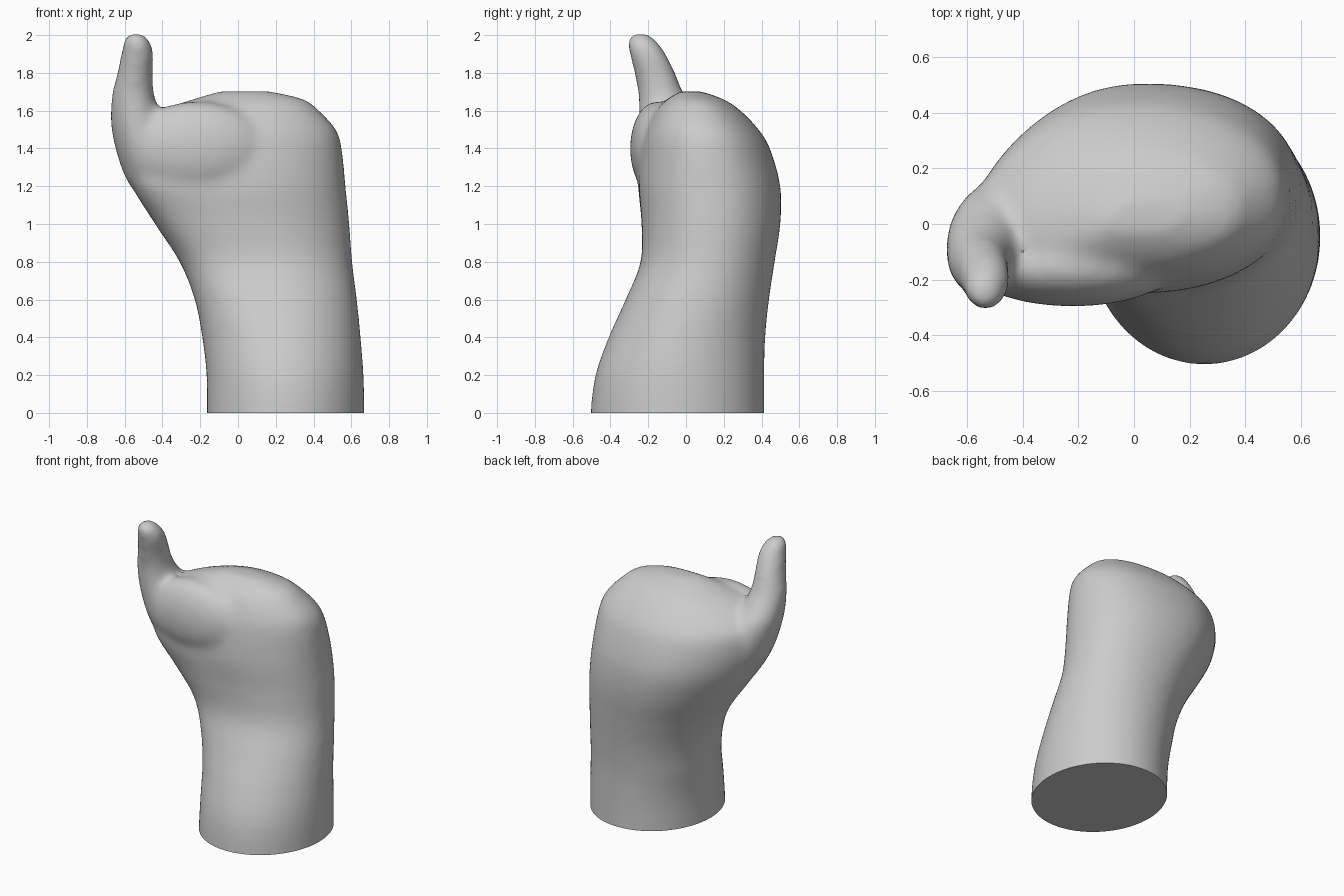
import bpy
import bmesh
from math import cos, sin, tau, radians
from mathutils import Vector

default_cube = bpy.data.objects.get("Cube")
if default_cube:
    bpy.data.objects.remove(default_cube)


def catmull(a, b, c, d, t):
    """Smooth blend from b to c."""
    return 0.5 * (2 * b + (c - a) * t + (2 * a - 5 * b + 4 * c - d) * t ** 2
                  + (3 * b - a - 3 * c + d) * t ** 3)


def refine(rows, steps):
    """Smoothly interpolate between the measured cross-sections."""
    rows = [Vector(row) for row in rows]
    padded = [rows[0]] + rows + [rows[-1]]
    result = []
    for i in range(len(rows) - 1):
        for s in range(steps):
            result.append(catmull(*padded[i:i + 4], s / steps))
    return result + [rows[-1]]


def signed_power(value, power):
    return abs(value) ** power * (1 if value >= 0 else -1)


def loft(bm, rows, square, bend, sides=48):
    """Skin rounded sections given as z, min x, max x, min y, max y."""
    rings = []
    for z, x0, x1, y0, y1 in refine(rows, 5):
        ramp = min(max((z - 0.4) / 0.8, 0), 1)
        power = 1 - square * ramp
        depth = (y1 - y0) / 2
        ring = []
        for i in range(sides):
            angle = tau * i / sides
            u = signed_power(cos(angle), power)
            v = signed_power(sin(angle), power)
            y = (y0 + y1) / 2 + depth * (v - bend * ramp * max(0, -u) ** 2)
            ring.append(bm.verts.new(((x0 + x1) / 2 + u * (x1 - x0) / 2, y, z)))
        rings.append(ring)
    for low, high in zip(rings, rings[1:]):
        for i in range(sides):
            j = (i + 1) % sides
            bm.faces.new((low[i], low[j], high[j], high[i]))
    bm.faces.new(reversed(rings[0]))
    bm.faces.new(rings[-1])


# Wrist rising into the rounded fist, starting below the floor
palm_sections = [
    (-0.2, -0.165, 0.67, -0.505, 0.415),
    (0, -0.165, 0.67, -0.505, 0.415),
    (0.2, -0.167, 0.665, -0.48, 0.415),
    (0.4, -0.19, 0.65, -0.41, 0.42),
    (0.6, -0.23, 0.63, -0.32, 0.44),
    (0.8, -0.31, 0.605, -0.24, 0.47),
    (1, -0.44, 0.59, -0.235, 0.5),
    (1.2, -0.56, 0.57, -0.25, 0.5),
    (1.4, -0.6, 0.55, -0.235, 0.445),
    (1.5, -0.56, 0.52, -0.21, 0.385),
    (1.6, -0.41, 0.43, -0.16, 0.29),
    (1.66, -0.24, 0.35, -0.1, 0.2),
    (1.703, -0.1, 0.17, -0.03, 0.08),
]

# Upright thumb, rooted inside the palm
thumb_sections = [
    (1, -0.4, -0.2, -0.15, 0.12),
    (1.2, -0.57, -0.3, -0.2, 0.15),
    (1.35, -0.635, -0.33, -0.24, 0.16),
    (1.5, -0.67, -0.38, -0.25, 0.12),
    (1.6, -0.675, -0.42, -0.25, 0.05),
    (1.7, -0.665, -0.445, -0.255, -0.015),
    (1.8, -0.64, -0.45, -0.275, -0.055),
    (1.9, -0.62, -0.445, -0.3, -0.105),
    (1.97, -0.605, -0.465, -0.31, -0.155),
    (2.01, -0.58, -0.51, -0.285, -0.2),
]

bm = bmesh.new()
loft(bm, palm_sections, square=0.09, bend=0.45)
loft(bm, thumb_sections, square=0, bend=0)

# Fleshy mound at the thumb root
mound = bmesh.ops.create_uvsphere(bm, u_segments=32, v_segments=20, radius=1)["verts"]
for v in mound:
    v.co = Vector((-0.22 + v.co.x * 0.37, -0.155 + v.co.y * 0.142, 1.4 + v.co.z * 0.25))

mesh = bpy.data.meshes.new("hand")
bm.to_mesh(mesh)
bm.free()
hand = bpy.data.objects.new("hand", mesh)
bpy.context.collection.objects.link(hand)

# Fuse the parts and soften the joins
remesh = hand.modifiers.new("fuse", "REMESH")
remesh.mode = "VOXEL"
remesh.voxel_size = 0.02
soften = hand.modifiers.new("soften", "SMOOTH")
soften.factor = 0.5
soften.iterations = 18
graph = bpy.context.evaluated_depsgraph_get()
fused = bpy.data.meshes.new_from_object(hand.evaluated_get(graph))
hand.modifiers.clear()

# Flat cut across the wrist
bm = bmesh.new()
bm.from_mesh(fused)
bmesh.ops.bisect_plane(bm, geom=bm.verts[:] + bm.edges[:] + bm.faces[:],
                       plane_co=(0, 0, 0), plane_no=(0, 0, 1), clear_inner=True)
rim = [e for e in bm.edges if e.is_boundary]
bmesh.ops.contextual_create(bm, geom=rim)
bmesh.ops.recalc_face_normals(bm, faces=bm.faces[:])
bm.to_mesh(fused)
bm.free()
hand.data = fused

# Plain grey surface
grey = bpy.data.materials.new("plain grey")
grey.use_nodes = True
colour = (0.6, 0.6, 0.6, 1)
grey.diffuse_color = colour
grey.node_tree.nodes["Principled BSDF"].inputs["Base Color"].default_value = colour
fused.materials.clear()
fused.materials.append(grey)

bpy.ops.object.select_all(action="DESELECT")
hand.select_set(True)
bpy.context.view_layer.objects.active = hand
bpy.ops.object.shade_smooth_by_angle(angle=radians(40))
